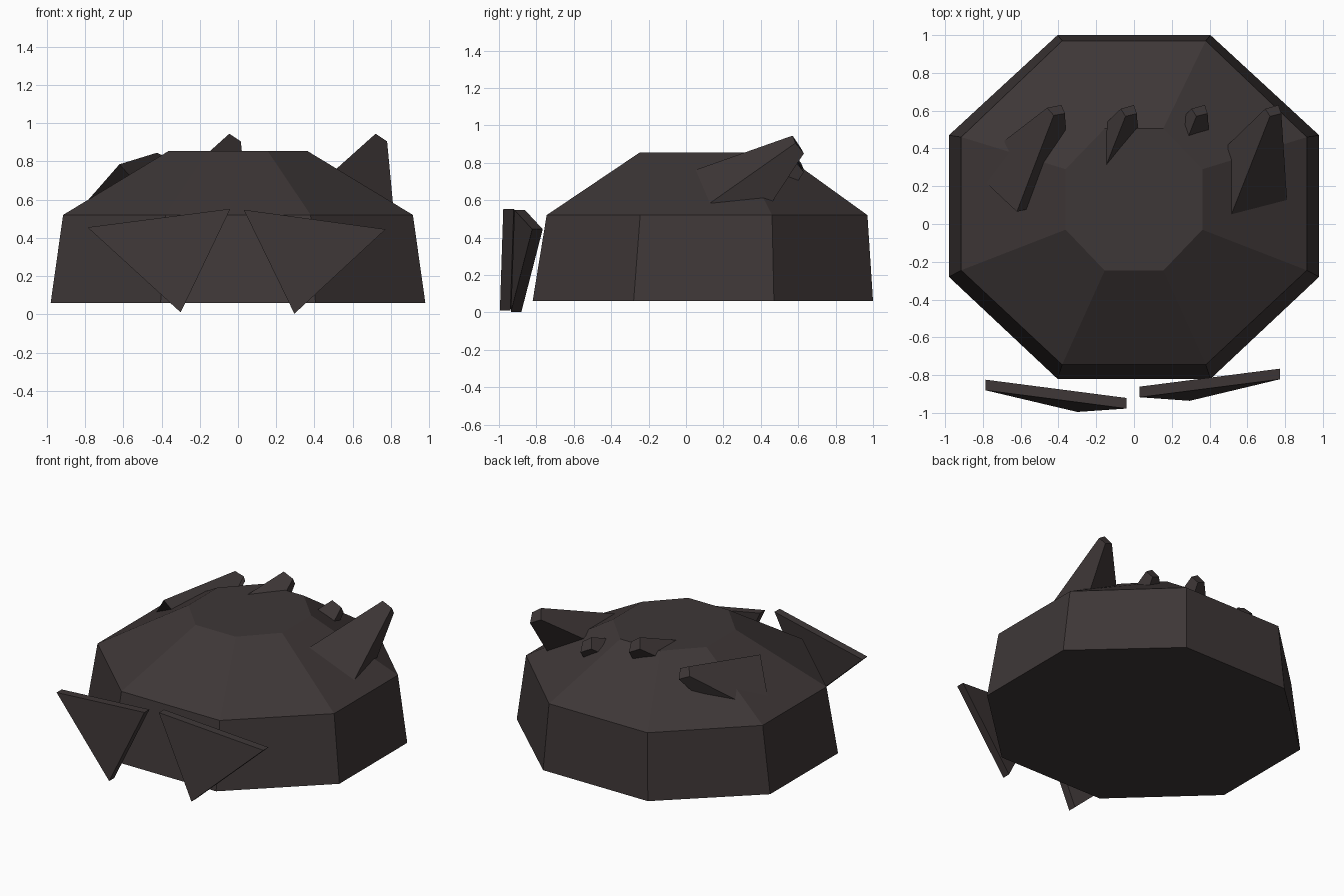
import bpy
from mathutils import Vector

if "Cube" in bpy.data.objects:
    bpy.data.objects.remove(bpy.data.objects["Cube"])

dark = bpy.data.materials.new("dark_brown_grey")
dark.diffuse_color = (0.048, 0.038, 0.038, 1)
dark.use_nodes = True
dark.node_tree.nodes["Principled BSDF"].inputs["Base Color"].default_value = dark.diffuse_color


def loft(name, rings):
    """Closed flat-shaded solid through rings of equal point count."""
    n = len(rings[0])
    verts = [p for ring in rings for p in ring]
    faces = [tuple(reversed(range(n))), tuple(range(len(verts) - n, len(verts)))]
    for r in range(len(rings) - 1):
        for i in range(n):
            j = (i + 1) % n
            faces.append((r * n + i, r * n + j, (r + 1) * n + j, (r + 1) * n + i))
    me = bpy.data.meshes.new(name)
    me.from_pydata(verts, [], faces)
    me.materials.append(dark)
    ob = bpy.data.objects.new(name, me)
    bpy.context.collection.objects.link(ob)
    bpy.context.view_layer.objects.active = ob
    bpy.ops.object.mode_set(mode='EDIT')
    bpy.ops.mesh.select_all(action='SELECT')
    bpy.ops.mesh.normals_make_consistent(inside=False)
    bpy.ops.object.mode_set(mode='OBJECT')
    return ob


def octagon(z, half, side, front, front_side, back_side, back):
    """Mirrored eight-sided ring."""
    right = [(half, front), (side, front_side), (side, back_side), (half, back)]
    return [(x, y, z) for x, y in right] + [(-x, y, z) for x, y in reversed(right)]


# Faceted dome body
loft("body", [
    octagon(0.06, 0.405, 0.98, -0.82, -0.28, 0.47, 1.0),
    octagon(0.52, 0.38, 0.915, -0.745, -0.245, 0.46, 0.97),
    octagon(0.855, 0.155, 0.362, -0.247, -0.03, 0.29, 0.505),
])

# Triangular front plates: front-face corners, extruded back
plates = {
    "left_front_plate": [(-0.787, -0.88, 0.455), (-0.30, -0.995, 0.01), (-0.04, -0.977, 0.552)],
    "right_front_plate": [(0.03, -0.917, 0.547), (0.295, -0.936, 0.003), (0.772, -0.822, 0.445)],
}
for name, tri in plates.items():
    loft(name, [tri, [(x, y + 0.056, z) for x, y, z in tri]])

# Back-swept spikes: same four-sided taper, sunk at different depths
base = [(0.48, -0.04, 0.73), (0.82, -0.02, 0.48), (0.745, 0.405, 0.505), (0.40, 0.325, 0.655)]
tip = [(0.72, 0.57, 0.945), (0.78, 0.585, 0.905), (0.765, 0.63, 0.85), (0.695, 0.61, 0.885)]
for name, shift in (("right_spike", (0, 0, 0)),
                    ("inner_right_spike", (-0.39, 0, -0.10)),
                    ("inner_left_spike", (-0.765, 0, 0))):
    loft(name, [[Vector(p) + Vector(shift) for p in ring] for ring in (base, tip)])

# Left spike lies flatter, with its base corner lifted off the body
loft("left_spike", [
    [(-0.62, 0.065, 0.785), (-0.35, 0.13, 0.48), (-0.60, 0.42, 0.45), (-0.87, 0.30, 0.50)],
    [(-0.425, 0.575, 0.845), (-0.365, 0.585, 0.82), (-0.385, 0.63, 0.765), (-0.46, 0.615, 0.80)],
])
